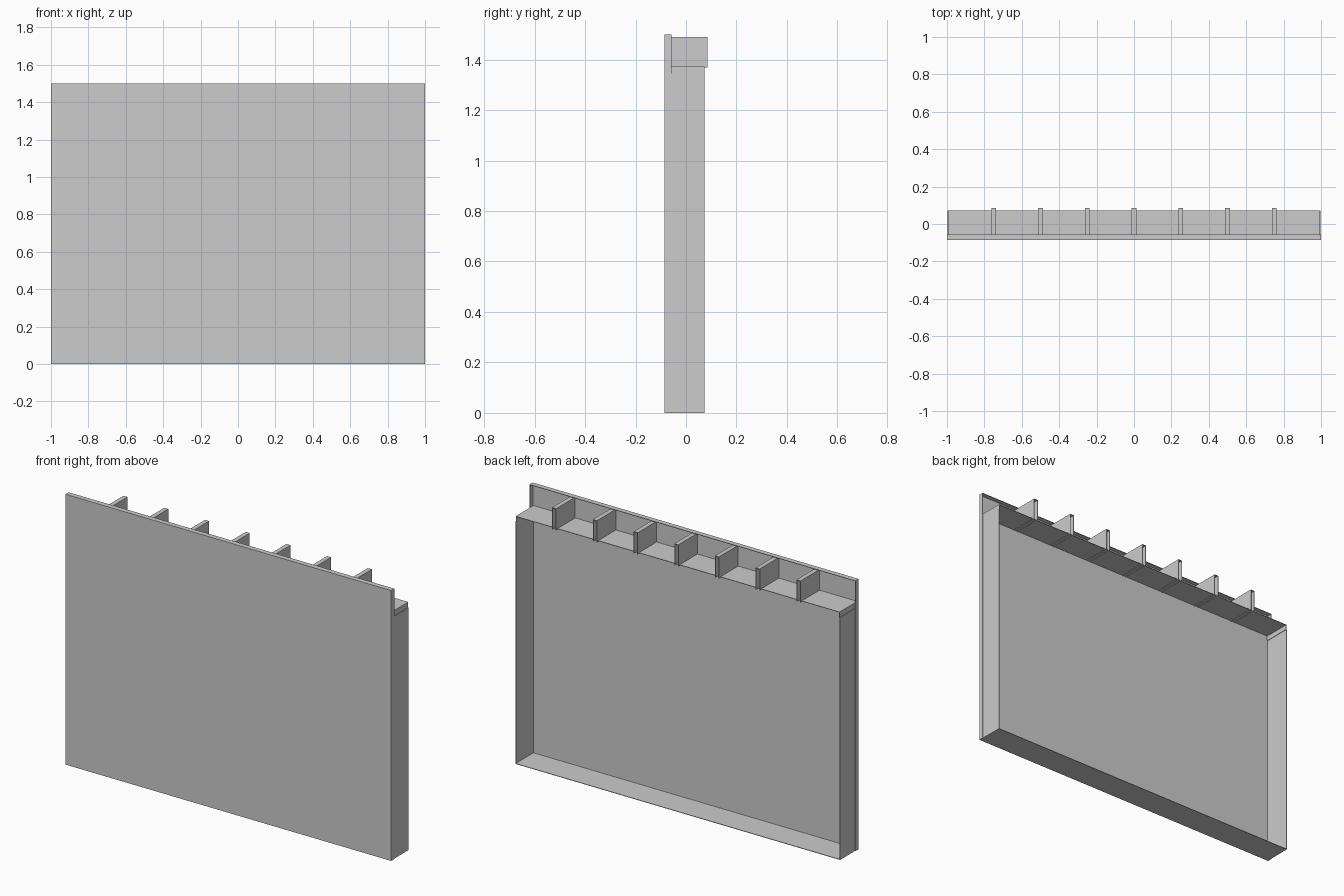
import bpy

cube = bpy.data.objects.get("Cube")
if cube:
    bpy.data.objects.remove(cube, do_unlink=True)

# One plain sheet-metal grey
GREY = (0.604, 0.604, 0.604, 1)
metal = bpy.data.materials.new("sheet_grey")
metal.use_nodes = True
metal.diffuse_color = GREY
metal.node_tree.nodes["Principled BSDF"].inputs["Base Color"].default_value = GREY


def box(name, x, y, z):
    """Box from (min, max) ranges on each axis."""
    bpy.ops.mesh.primitive_cube_add(size=1)
    ob = bpy.context.object
    ob.name = name
    ob.location = [(a + b) / 2 for a, b in (x, y, z)]
    ob.scale = [b - a for a, b in (x, y, z)]
    bpy.ops.object.transform_apply(location=True, rotation=False, scale=True)
    ob.data.materials.append(metal)
    return ob


T = 0.003                  # sheet thickness
FRONT = -0.085             # outer face of the front sheet
INNER = FRONT + T          # back of the front sheet
RETURN, BACK = -0.057, 0.073
TOP, SHELF, LIP = 1.5, 1.375, 1.345

# Front tray: a sheet with folded returns, open at the back
box("front_panel", (-1, 1), (FRONT, INNER), (0, TOP))
box("panel_top_return", (-1, 1), (INNER, RETURN), (TOP - T, TOP))
box("bottom_flange", (-0.997, 0.997), (INNER, BACK), (0, T))

# Shelf fitted inside the tray
box("shelf", (-0.994, 0.994), (INNER, BACK), (SHELF - T, SHELF))

# Tray returns, side walls and downturned shelf ends
for side, name in ((-1, "right"), (1, "left")):
    edge = sorted((side * 0.997, side))
    wall = sorted((side * 0.994, side * 0.997))
    lip = sorted((side * 0.991, side * 0.994))
    box(name + "_panel_return", edge, (INNER, RETURN), (0, TOP - T))
    box(name + "_wall", wall, (INNER, BACK), (T, LIP))
    box(name + "_shelf_lip", lip, (INNER, BACK), (LIP, SHELF - T))

# Ribs: folded channels, open at the back, overhanging the shelf
for i in range(7):
    x = (i - 3) * 0.25
    reach = (INNER, 0.085)
    for side in (-1, 1):
        sheet = sorted((x + side * 0.0125, x + side * 0.0095))
        box(f"rib_{i + 1}_side", sheet, reach, (1.369, 1.49))
    box(f"rib_{i + 1}_cap", (x - 0.0095, x + 0.0095), reach, (1.49 - T, 1.49))
